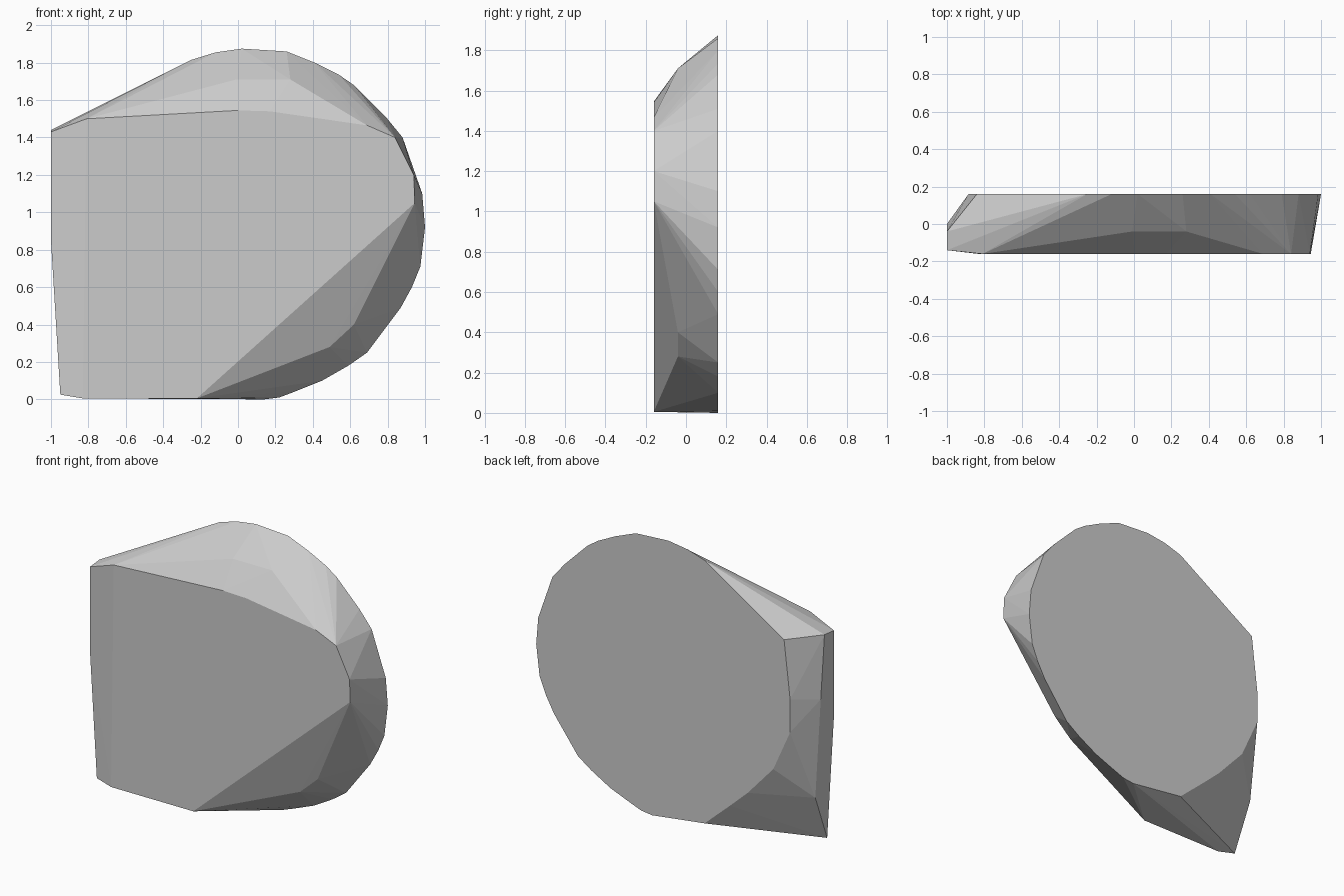
import bpy
import bmesh
import math

default_cube = bpy.data.objects.get("Cube")
if default_cube:
    bpy.data.objects.remove(default_cube, do_unlink=True)


def flat_material(name, colour):
    material = bpy.data.materials.new(name)
    material.use_nodes = True
    material.diffuse_color = colour
    shader = next(n for n in material.node_tree.nodes if n.type == 'BSDF_PRINCIPLED')
    shader.inputs["Base Color"].default_value = colour
    return material


def faceted_hull(name, sections, material):
    """Wrap flat (x, z) outlines, each at its own depth y, in one convex faceted solid."""
    mesh = bpy.data.meshes.new(name)
    bm = bmesh.new()
    for depth, outline in sections:
        for x, z in outline:
            bm.verts.new((x, depth, z))
    result = bmesh.ops.convex_hull(bm, input=bm.verts[:])
    # Remove the points that ended up inside the solid
    unused = {g for g in result["geom_interior"] + result["geom_unused"]
              if isinstance(g, bmesh.types.BMVert)}
    bmesh.ops.delete(bm, geom=list(unused), context='VERTS')
    bmesh.ops.dissolve_limit(bm, angle_limit=math.radians(0.5),
                             verts=bm.verts[:], edges=bm.edges[:])
    bmesh.ops.recalc_face_normals(bm, faces=bm.faces[:])
    bm.to_mesh(mesh)
    bm.free()
    mesh.materials.append(material)
    solid = bpy.data.objects.new(name, mesh)
    bpy.context.scene.collection.objects.link(solid)
    return solid


# Front face: straight left side, shallow arched top, cut lower corner
front_face = [(-.81, 1.5), (0, 1.545), (.17, 1.54), (.5, 1.49), (.69, 1.465),
              (.84, 1.4), (.94, 1.2), (.945, 1.05), (-.22, .005), (-.83, .005)]

# Slightly set-back edge along the straight side
front_edge = [(-1, 1.43), (-1, .85), (-.95, .025)]

# Middle ridge points that break up the sloping sides
middle_ridge = [(-1, 1.44), (-.01, 1.71), (.28, 1.71), (.62, .4), (.49, .28)]
side_ridge = [(-1, 1.02), (-.96, .35)]

# Rounded back face, with one pulled-out upper corner
back_face = [(-.84, 1.44), (-.25, 1.815), (-.12, 1.855), (.02, 1.875), (.26, 1.86),
             (.41, 1.8), (.54, 1.735), (.62, 1.68), (.79, 1.51), (.88, 1.4),
             (.985, 1.1), (1, .92), (.975, .71), (.93, .6), (.87, .49),
             (.69, .25), (.59, .18), (.45, .1), (.3, .04), (.22, .01), (.14, 0),
             (-.25, .05), (-.44, .22), (-.57, .34), (-.76, .55),
             (-.885, .83), (-.885, 1.05)]

grey = flat_material("plain_grey", (.6, .6, .6, 1))
faceted_hull("faceted_slab", [(-.16, front_face), (-.14, front_edge),
                              (-.04, middle_ridge), (0, side_ridge),
                              (.16, back_face)], grey)
